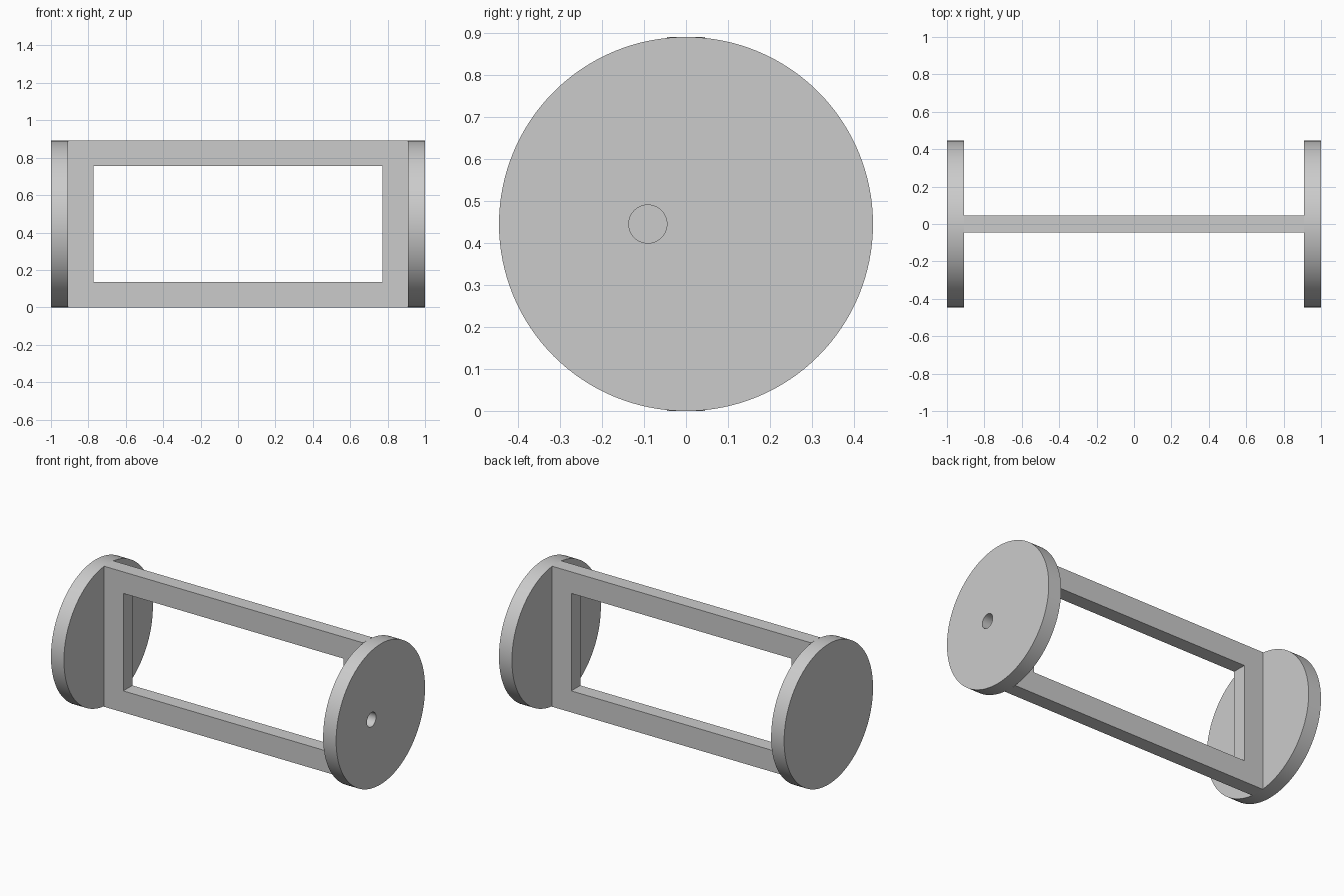
import bpy
import math

old = bpy.data.objects.get("Cube")
if old:
    bpy.data.objects.remove(old, do_unlink=True)

# One design unit: plate thickness, frame thickness and hole diameter
U = 1 / 11
RADIUS = 4.9 * U
BORDER = 1.5 * U
INNER_X = 10 * U

grey = bpy.data.materials.new("light grey")
grey.use_nodes = True
colour = (0.6, 0.6, 0.6, 1)
grey.diffuse_color = colour
grey.node_tree.nodes["Principled BSDF"].inputs["Base Color"].default_value = colour


def cylinder_x(name, radius, length, location, sides):
    """Cylinder lying along the x axis."""
    bpy.ops.mesh.primitive_cylinder_add(
        vertices=sides, radius=radius, depth=length,
        location=location, rotation=(0, math.pi / 2, 0))
    obj = bpy.context.object
    obj.name = name
    obj.data.materials.append(grey)
    return obj


def box(name, size, location):
    bpy.ops.mesh.primitive_cube_add(size=1, location=location)
    obj = bpy.context.object
    obj.name = name
    obj.scale = size
    bpy.ops.object.transform_apply(location=False, rotation=False, scale=True)
    obj.data.materials.append(grey)
    return obj


def cut(target, cutter):
    """Subtract the cutter for good and remove it."""
    cutter.hide_render = True
    mod = target.modifiers.new("cut", "BOOLEAN")
    mod.operation = "DIFFERENCE"
    mod.solver = "EXACT"
    mod.object = cutter
    bpy.ops.object.select_all(action="DESELECT")
    target.select_set(True)
    bpy.context.view_layer.objects.active = target
    bpy.ops.object.modifier_apply(modifier=mod.name)
    bpy.data.objects.remove(cutter, do_unlink=True)


# Flat rectangular frame with an open window
frame = box("frame", (2 * INNER_X, U, 2 * RADIUS), (0, 0, RADIUS))
window = box("window_cutter",
             (2 * (INNER_X - BORDER), 3 * U, 2 * (RADIUS - BORDER)),
             (0, 0, RADIUS))
cut(frame, window)

# Round end plates; only the left one has an off-centre hole
for side, name in ((1, "left_end_plate"), (-1, "right_end_plate")):
    x = side * (INNER_X + U / 2)
    plate = cylinder_x(name, RADIUS, U, (x, 0, RADIUS), 128)
    if side > 0:
        cut(plate, cylinder_x("hole_cutter", U / 2, 3 * U, (x, -U, RADIUS), 48))
    bpy.ops.object.select_all(action="DESELECT")
    plate.select_set(True)
    bpy.context.view_layer.objects.active = plate
    bpy.ops.object.shade_smooth_by_angle(angle=math.radians(30))
